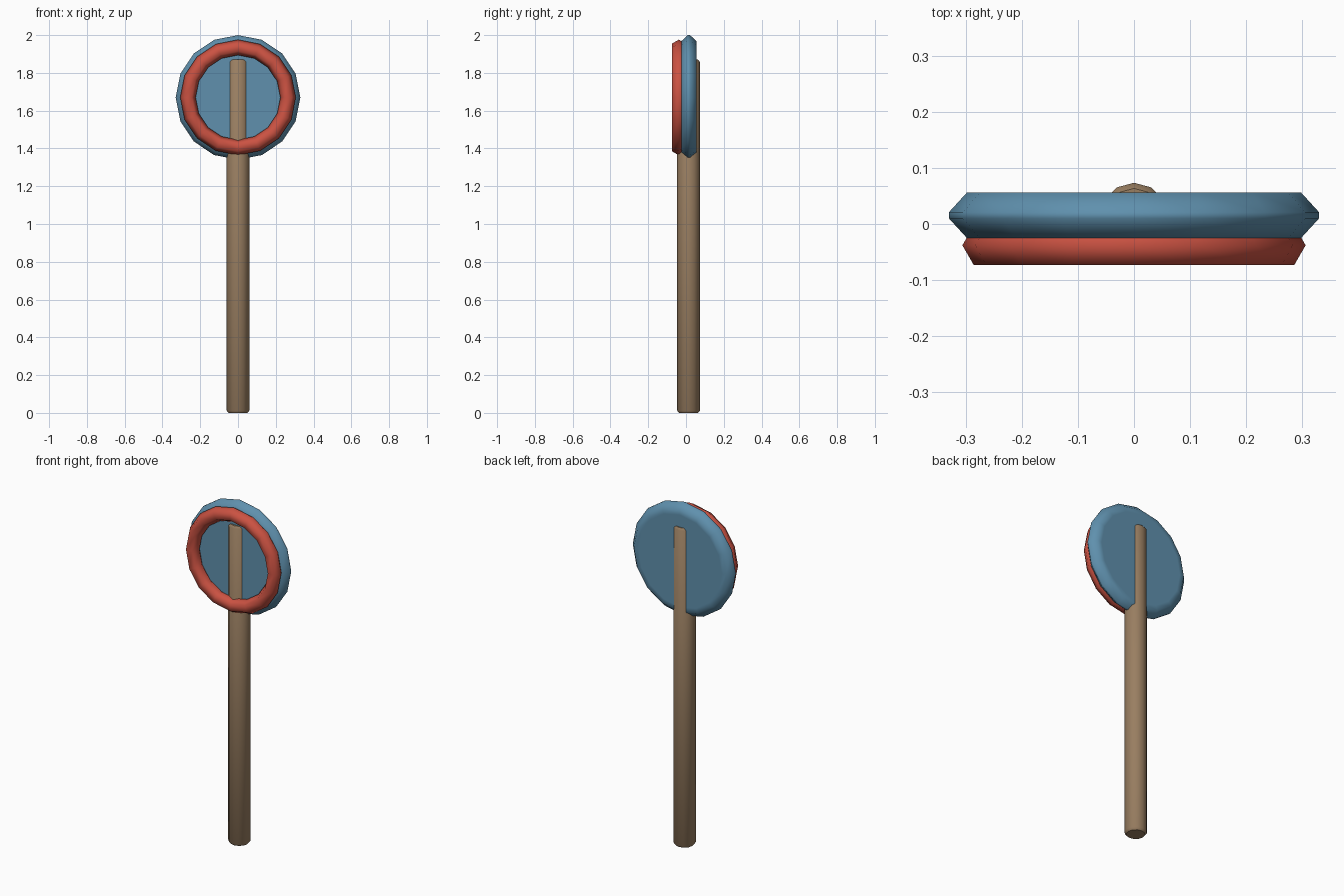
import bpy
import bmesh
from math import cos, sin, pi, radians
from mathutils import Vector

cube = bpy.data.objects.get("Cube")
if cube:
    bpy.data.objects.remove(cube, do_unlink=True)

SIGN_Z = 1.67


def material(name, colour):
    mat = bpy.data.materials.new(name)
    mat.use_nodes = True
    mat.diffuse_color = (*colour, 1)
    mat.node_tree.nodes["Principled BSDF"].inputs["Base Color"].default_value = (*colour, 1)
    return mat


def revolve(name, profile, sides, axis, centre, mat, closed=False, angle=180):
    """Turn (radius, height) points about the y or z axis; open ends get caps."""
    bm = bmesh.new()
    rings = []
    for r, h in profile:
        ring = []
        for i in range(sides):
            a = 2 * pi * i / sides
            u, v = r * cos(a), r * sin(a)
            co = Vector((u, h, v)) if axis == "y" else Vector((u, v, h))
            ring.append(bm.verts.new(co + Vector(centre)))
        rings.append(ring)
    pairs = list(zip(rings, rings[1:]))
    if closed:
        pairs.append((rings[-1], rings[0]))
    for a, b in pairs:
        for i in range(sides):
            j = (i + 1) % sides
            bm.faces.new((a[i], a[j], b[j], b[i]))
    if not closed:
        bm.faces.new(rings[0])
        bm.faces.new(rings[-1])
    bmesh.ops.recalc_face_normals(bm, faces=bm.faces)
    mesh = bpy.data.meshes.new(name)
    bm.to_mesh(mesh)
    bm.free()
    mesh.materials.append(mat)
    obj = bpy.data.objects.new(name, mesh)
    bpy.context.collection.objects.link(obj)
    bpy.ops.object.select_all(action="DESELECT")
    obj.select_set(True)
    bpy.context.view_layer.objects.active = obj
    bpy.ops.object.shade_smooth_by_angle(angle=radians(angle))
    return obj


wood = material("brown wood", (0.32, 0.21, 0.12))
blue = material("blue paint", (0.115, 0.28, 0.42))
red = material("red paint", (0.60, 0.085, 0.055))

# Post with chamfered ends, running up through the disc
revolve("post", [(0.05, 0), (0.06, 0.012), (0.06, 1.858), (0.05, 1.87)],
        12, "z", (0, 0.0135, 0), wood, angle=50)

# Round panel with a bevelled rim and softly shaded faces
revolve("sign_disc",
        [(0.27, -0.025), (0.298, -0.025), (0.33, 0.01),
         (0.33, 0.021), (0.298, 0.056), (0.27, 0.056)],
        16, "y", (0, 0, SIGN_Z), blue)

# Raised hoop with a six-sided section on the front
hoop = [(0.265 + 0.041 * cos(k * pi / 3), 0.041 * sin(k * pi / 3)) for k in range(6)]
revolve("front_ring", hoop, 16, "y", (0, -0.038, SIGN_Z), red, closed=True)
